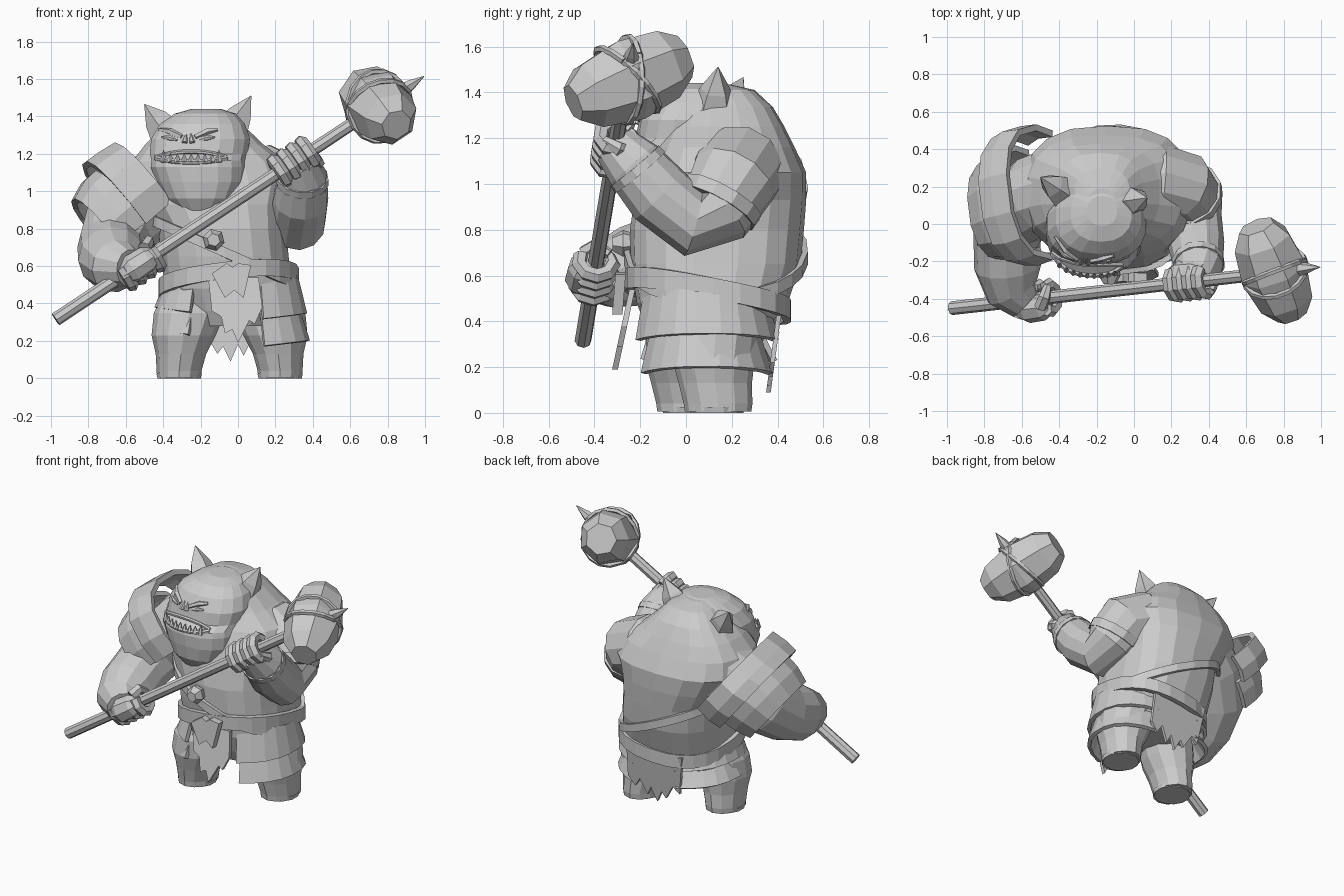
import bpy, bmesh, math
from mathutils import Vector as V

if "Cube" in bpy.data.objects:
    bpy.data.objects.remove(bpy.data.objects["Cube"])

grey = bpy.data.materials.new("stone_grey")
grey.diffuse_color = (0.6, 0.6, 0.6, 1)
grey.use_nodes = True
grey.node_tree.nodes["Principled BSDF"].inputs["Base Color"].default_value = grey.diffuse_color


def grid(name, rows, closed=True, caps=True, thick=0):
    """Skin a list of equal-length point rows."""
    bm = bmesh.new()
    vs = [[bm.verts.new(p) for p in r] for r in rows]
    n = len(rows[0])
    for a, b in zip(vs, vs[1:]):
        for i in range(n if closed else n - 1):
            j = (i + 1) % n
            bm.faces.new((a[i], a[j], b[j], b[i]))
    if caps:
        bm.faces.new(vs[0])
        bm.faces.new(vs[-1])
    bmesh.ops.recalc_face_normals(bm, faces=bm.faces)
    me = bpy.data.meshes.new(name)
    bm.to_mesh(me)
    bm.free()
    me.materials.append(grey)
    ob = bpy.data.objects.new(name, me)
    bpy.context.collection.objects.link(ob)
    if thick:
        m = ob.modifiers.new("thickness", 'SOLIDIFY')
        m.thickness = thick
        m.offset = 0
    return ob


def tube(name, pts, n=10):
    """Tube through (x, y, z, radius) points."""
    ps = [V(p[:3]) for p in pts]
    rows, t0 = [], None
    for i, p in enumerate(ps):
        t = (ps[min(i + 1, len(ps) - 1)] - ps[max(i - 1, 0)]).normalized()
        if t0 is None:
            u = t.orthogonal().normalized()
        else:
            u = t0.rotation_difference(t) @ u
        t0 = t
        w = t.cross(u)
        rows.append([p + pts[i][3] * (u * math.cos(2 * math.pi * k / n) + w * math.sin(2 * math.pi * k / n))
                     for k in range(n)])
    return grid(name, rows)


def cone(name, a, b, r, n=6):
    m = V(a).lerp(V(b), 0.45)
    return tube(name, [(*a, r), (*m, r * 0.7), (*b, 0.002)], n)


def plate(name, outline, y0, y1, thick):
    """Flat cut-out in x-z, leaning from y0 at its top to y1 at its bottom."""
    zs = [z for _, z in outline]
    top, h = max(zs), max(zs) - min(zs)
    return grid(name, [[V((x, y0 + (y1 - y0) * (top - z) / h + d, z)) for x, z in outline]
                       for d in (-thick / 2, thick / 2)])


# Section tables: z, centre x, centre y, radius x, radius y
TORSO = [(0.28, -.04, .09, .24, .22), (0.36, -.04, .10, .29, .27), (0.48, -.05, .115, .345, .33),
         (0.65, -.07, .13, .345, .37), (0.80, -.085, .135, .345, .38), (0.93, -.12, .15, .39, .375),
         (1.05, -.14, .17, .45, .355), (1.16, -.155, .17, .415, .305), (1.25, -.18, .17, .32, .26),
         (1.335, -.18, .165, .23, .215), (1.41, -.17, .15, .15, .15), (1.435, -.17, .12, .07, .07)]
HEAD = [(0.88, -.20, -.12, .10, .09), (0.96, -.20, -.08, .19, .18), (1.05, -.20, -.06, .24, .215),
        (1.13, -.21, -.05, .26, .23), (1.165, -.21, -.05, .255, .22), (1.20, -.21, -.02, .265, .20),
        (1.28, -.20, 0.0, .268, .205), (1.36, -.19, .04, .23, .20), (1.415, -.175, .06, .165, .155),
        (1.44, -.17, .07, .08, .08)]


def section(tab, z):
    for a, b in zip(tab, tab[1:]):
        if z <= b[0]:
            f = max(0, (z - a[0]) / (b[0] - a[0]))
            return [p + (q - p) * f for p, q in zip(a, b)][1:]
    return tab[-1][1:]


def rim(cx, cy, rx, ry, z, a, p=2.3):
    c, s = math.cos(a), math.sin(a)
    return V((cx + rx * math.copysign(abs(c) ** (2 / p), c),
              cy + ry * math.copysign(abs(s) ** (2 / p), s), z))


def body(name, tab, n, p):
    grid(name, [[rim(*s[1:], s[0], 2 * math.pi * (i + .5) / n, p) for i in range(n)] for s in tab])


def face_pt(x, z, out=0.0):
    cx, cy, rx, ry = section(HEAD, z)
    d = min(1, abs((x - cx) / rx))
    return (x, cy - ry * (1 - d ** 2.3) ** (1 / 2.3) - out, z)


body("torso", TORSO, 18, 2.6)
body("head", HEAD, 18, 2.3)

# Ears
for tag, a, b in (("right", (-.03, .12, 1.33), (.07, .14, 1.51)), ("left", (-.38, .17, 1.31), (-.50, .25, 1.465))):
    cone(tag + "_ear", a, b, .098, 5)

# Face: brows, eyes, nose, lips and teeth
for tag, s in (("left", -1), ("right", 1)):
    cx = -.265
    tube(tag + "_brow", [(*face_pt(cx + s * .035, 1.29, 0), .014), (*face_pt(cx + s * .10, 1.32, .002), .018),
                         (*face_pt(cx + s * .155, 1.33, 0), .010)], 5)
    tube(tag + "_eye", [(*face_pt(cx + s * .06, 1.275, 0), .006), (*face_pt(cx + s * .10, 1.285, 0), .015),
                        (*face_pt(cx + s * .14, 1.29, 0), .006)], 6)
    cone(tag + "_nostril", face_pt(cx + s * .02, 1.26, .004), face_pt(cx + s * .012, 1.31), .016)
for tag, z0, bend, r in (("lower", 1.155, .022, .014), ("upper", 1.212, -.03, .012)):
    tube(tag + "_lip", [(*face_pt(-.25 + .19 * k / 5, z0 + bend * (k / 5) ** 2, .001), r)
                        for k in range(-5, 6)], 6)
for k in range(-4, 5):
    a = V(face_pt(-.25 + k * .037, 1.155, .006))
    cone("lower_tooth", a, a + V((0, .012, .065 if abs(k) == 4 else .048)), .016, 5)

# Arms
tube("right_arm", [(.02, .22, 1.03, .17), (.15, .225, 1.05, .205), (.25, .20, 1.01, .195), (.305, .13, .89, .175),
                   (.315, .03, .835, .155), (.335, -.12, .955, .15), (.345, -.23, 1.085, .132),
                   (.325, -.31, 1.17, .10)], 12)
tube("right_armband", [(.283, .165, .945, .190), (.298, .137, .895, .184)], 12)
tube("right_bracer", [(.343, -.20, 1.05, .143), (.345, -.225, 1.08, .14)], 12)
tube("left_arm", [(-.20, .20, 1.05, .20), (-.38, .19, 1.03, .24), (-.51, .15, .94, .225), (-.64, .05, .80, .20),
                  (-.68, -.08, .70, .18), (-.675, -.23, .64, .18), (-.65, -.36, .60, .145), (-.58, -.425, .59, .10)], 12)

# Weapon shaft
S0, D = V((-.975, -.45, .315)), V((1, .11, .66))
AX = D.normalized()
SIDE = AX.cross(V((0, 0, 1))).normalized()   # points to the front
UP = SIDE.cross(AX)
on_shaft = lambda x: S0 + D * (x - S0.x)
tube("shaft", [(*S0, .037), (*on_shaft(.70), .034)], 8)

# Hands: right holds from behind, left holds from the front
for tag, x, f, start in (("right", .30, -1, 150), ("left", -.53, 1, 30)):
    c = on_shaft(x)
    palm = c + SIDE * .045 * f
    tube(tag + "_palm", [(*(palm - AX * .11), .05), (*(palm - AX * .05), .08), (*(palm + AX * .05), .075),
                         (*(palm + AX * .10), .045)], 8)
    for k in range(4):
        o = c + AX * (k - 1.5) * .06
        pts = []
        for j in range(7):
            a = math.radians(start - j * 40)
            pts.append((*(o + (SIDE * math.cos(a) + UP * math.sin(a)) * .073), .035 if j < 6 else .022))
        tube(tag + "_finger", pts, 6)
    tube(tag + "_thumb", [(*(palm + UP * .06 * f + AX * .07), .036), (*(c + UP * .075 * f + AX * .11), .033),
                          (*(c - SIDE * .06 * f + UP * .03 * f + AX * .11), .022)], 6)

# Hammer head, lashings and spike
HC, HA = V((.752, -.255, 1.455)), V((.20, -.50, -.21)).normalized()
tube("hammer_head", [(*(HC + HA * t), r) for t, r in
                     ((-.28, .10), (-.19, .16), (.0, .187), (.19, .15), (.275, .085))], 7)
E1 = (AX - HA * AX.dot(HA)).normalized()
E2 = HA.cross(E1)
for tilt in (-.07, .07):
    tube("lashing", [(*(HC + (E1 * math.cos(a) + E2 * math.sin(a)) * .174 + HA * tilt * math.sin(a + .6)), .016)
                     for a in [2 * math.pi * k / 16 for k in range(17)]], 5)
cone("hammer_spike", HC + AX * .14, V((.995, -.23, 1.615)), .042, 6)

# Shoulder armour: open flared rings around the left arm
PD = V((-.75, -.15, -.62)).normalized()
PU = (V((-.6, 0, .8)) - PD * V((-.6, 0, .8)).dot(PD)).normalized()
PY = PD.cross(PU)
for tag, stations in (("upper", ((-.49, .17, 1.03, .275, .35), (-.57, .15, .97, .285, .36), (-.63, .13, .92, .29, .34))),
                      ("lower", ((-.61, .12, .91, .24, .29), (-.67, .10, .86, .235, .28), (-.74, .07, .79, .205, .25)))):
    rows = []
    for x, y, z, ru, ry in stations:
        rows.append([V((x, y, z)) + rim(0, 0, ru, ry, 0, a, 2.4).x * PU + rim(0, 0, ru, ry, 0, a, 2.4).y * PY
                     for a in [math.radians(-118 + 236 * k / 9) for k in range(10)]])
    grid(tag + "_shoulder_plate", rows, False, False, .035)


def wrap(name, plane, half, grow, thick):
    """Closed strap following the torso where it meets a tilted plane."""
    rows = [[], []]
    for k in range(24):
        a, z = 2 * math.pi * k / 24, .6
        for _ in range(8):
            cx, cy, rx, ry = section(TORSO, z)
            p = rim(cx, cy, rx + grow, ry + grow, z, a, 2.4)
            z = plane(p)
        rows[0].append(p + V((0, 0, half)))
        rows[1].append(p - V((0, 0, half)))
    grid(name, rows, True, False, thick)


wrap("belt", lambda p: .515 + .11 * p.x - .20 * (p.y - .1), .045, .02, .035)
wrap("chest_strap", lambda p: .70 - .45 * (p.x + .13), .028, .017, .025)
tube("strap_buckle", [(-.13, -.22, .74, .045), (-.13, -.275, .74, .06), (-.13, -.32, .74, .035)], 6)

# Hip armour: two overlapping tiers on each side, edges dipping at front and back
for tag, a0, a1, tiers in (("right", -68, 70, (("upper", .52, .30, .35, .395, .075), ("lower", .36, .155, .355, .41, .115))),
                           ("left", 110, 240, (("upper", .50, .33, .35, .40, .075), ("lower", .36, .21, .36, .415, .10)))):
    for tier, zt, zb, r0, r1, cut in tiers:
        rows = []
        for f in (0, .5, 1):
            r = r0 + (r1 - r0) * f
            z = zt + (zb - zt) * f
            row = [(rim(-.035, .09, r, r - cut, z, a), a)
                   for a in [math.radians(a0 + (a1 - a0) * k / 9) for k in range(10)]]
            rows.append([p + V((0, 0, f * .045 * abs(math.cos(a)) - (1 - f) * .15 * (p.y - .1))) for p, a in row])
        grid(tier + "_" + tag + "_hip_plate", rows, False, False, .025)

# Ragged loincloth front and back, and the belt ornament
plate("front_cloth", [(-.16, .54), (.11, .54), (.13, .38), (.09, .29), (.06, .31), (.0, .19),
                      (-.03, .26), (-.07, .24), (-.09, .33), (-.14, .36)], -.235, -.31, .025)
plate("back_cloth", [(-.26, .46), (.16, .46), (.17, .22), (.12, .16), (.08, .22), (.03, .12), (.0, .18),
                     (-.04, .09), (-.08, .17), (-.11, .13), (-.17, .23), (-.22, .19)], .41, .36, .02)
plate("belt_ornament", [(-.14, .56), (-.06, .615), (-.03, .595), (.0, .615), (.07, .605), (.03, .43),
                        (-.02, .47), (-.07, .43)], -.285, -.30, .045)

# Legs, thick thighs tapering to flat stumps
for tag, s, x, y in (("right", 1, .225, .14), ("left", -1, -.315, .02)):
    rows = []
    for z, dx, dy, rx, ry in ((.005, 0, 0, .118, .145), (.04, 0, 0, .12, .15), (.13, -.01, -.012, .135, .16),
                              (.23, -.025, -.02, .172, .18), (.35, -.055, -.01, .19, .185), (.46, -.08, .02, .16, .16)):
        rows.append([rim(x + s * dx, y + dy, rx, ry, z, 2 * math.pi * k / 12, 2) for k in range(12)])
    grid(tag + "_leg", rows)
    tube(tag + "_ankle_wrap", [(x, y - .005, .0, .12), (x, y - .005, .025, .125)], 12)
